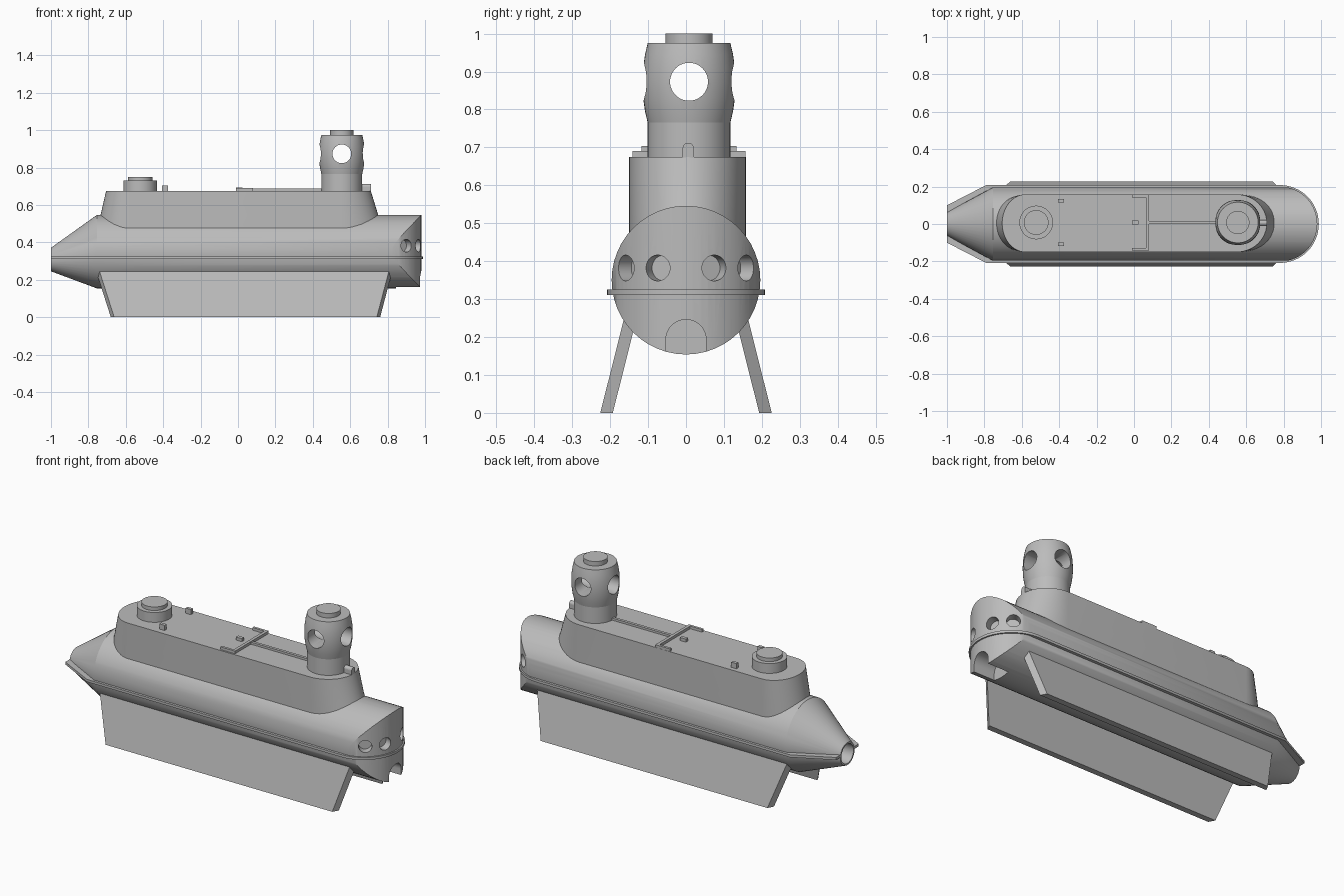
import bpy, bmesh
from math import sin, cos, pi, radians
from mathutils import Vector

cube = bpy.data.objects.get("Cube")
if cube:
    bpy.data.objects.remove(cube, do_unlink=True)

grey = bpy.data.materials.new("hull_grey")
grey.use_nodes = True
grey.diffuse_color = (0.5, 0.5, 0.5, 1)
grey.node_tree.nodes["Principled BSDF"].inputs["Base Color"].default_value = (0.5, 0.5, 0.5, 1)

X, Y, Z = Vector((1, 0, 0)), Vector((0, 1, 0)), Vector((0, 0, 1))
MID = 0.008  # deck fittings sit slightly off the centre line


def ring(centre, radius, axis=Z, sides=48):
    turn = axis.to_track_quat('Z', 'Y')
    return [Vector(centre) + turn @ Vector((radius * cos(2 * pi * i / sides),
                                            radius * sin(2 * pi * i / sides), 0))
            for i in range(sides)]


def loft(name, rings):
    """Skin equal-length loops and cap both ends."""
    bm = bmesh.new()
    loops = [[bm.verts.new(p) for p in r] for r in rings]
    for a, b in zip(loops, loops[1:]):
        for i in range(len(a)):
            j = (i + 1) % len(a)
            bm.faces.new((a[i], a[j], b[j], b[i]))
    bm.faces.new(loops[0])
    bm.faces.new(loops[-1])
    bmesh.ops.recalc_face_normals(bm, faces=bm.faces)
    mesh = bpy.data.meshes.new(name)
    bm.to_mesh(mesh)
    bm.free()
    mesh.materials.append(grey)
    obj = bpy.data.objects.new(name, mesh)
    bpy.context.collection.objects.link(obj)
    return obj


def prism(name, points, shift):
    return loft(name, [points, [p + shift for p in points]])


def rod(name, start, end, radius):
    start, end = Vector(start), Vector(end)
    axis = (end - start).normalized()
    return loft(name, [ring(start, radius, axis), ring(end, radius, axis)])


def box(name, x0, x1, y0, y1, z0, z1):
    base = [Vector((x, y, z0)) for x, y in ((x0, y0), (x1, y0), (x1, y1), (x0, y1))]
    return prism(name, base, Z * (z1 - z0))


def cut(obj, cutter, operation='DIFFERENCE'):
    mod = obj.modifiers.new("cut", 'BOOLEAN')
    mod.operation, mod.object, mod.solver = operation, cutter, 'EXACT'
    bpy.context.view_layer.objects.active = obj
    bpy.ops.object.modifier_apply(modifier=mod.name)
    bpy.data.objects.remove(cutter, do_unlink=True)


def smooth(obj):
    bpy.ops.object.select_all(action='DESELECT')
    obj.select_set(True)
    bpy.context.view_layer.objects.active = obj
    bpy.ops.object.shade_smooth_by_angle(angle=radians(30))


def plan(radius, tail_x, tail_half, shoulder_x, z):
    """Outline from above: round nose, straight sides, tapered tail."""
    nose = [Vector((0.78 + radius * cos(a), radius * sin(a), z))
            for a in (pi * (i / 32 - 0.5) for i in range(33))]
    return nose + [Vector((shoulder_x, radius, z)), Vector((tail_x, tail_half, z)),
                   Vector((tail_x, -tail_half, z)), Vector((shoulder_x, -radius, z))]


# Hull: round body with a drooping tail cone, nose rounded in plan
hull = loft("hull", [ring((-1, 0, 0.308), 0.063, X), ring((-0.755, 0, 0.35), 0.196, X),
                     ring((1.1, 0, 0.35), 0.196, X)])
cut(hull, prism("nose_shape", plan(0.2, -1.2, 0.2, -0.8, 0), Z * 0.8), 'INTERSECT')

# Belt rail around the hull
belt = prism("belt_rail", plan(0.208, -1, 0.1, -0.79, 0.311), Z * 0.014)

# Tail opening
for part in (hull, belt):
    cut(part, rod("tail_bore", (-1.1, 0, 0.308), (-0.85, 0, 0.308), 0.054))

# Nose portholes, bored radially
for angle in (-53, -22, 22, 53):
    out = Vector((cos(radians(angle)), sin(radians(angle)), 0))
    pivot = Vector((0.78, 0, 0.382))
    cut(hull, rod("port_bore", pivot + out * 0.155, pivot + out * 0.25, 0.034))

# Arched recess under the nose
arch = [Vector((0.845, 0.053 * cos(pi * i / 24), 0.193 + 0.053 * sin(pi * i / 24)))
        for i in range(25)]
arch += [Vector((0.845, -0.053, 0.1)), Vector((0.845, 0.053, 0.1))]
cut(hull, prism("arch_bore", arch, X * 0.3))
smooth(hull)
smooth(belt)


# Deck casing with rounded ends that flare towards the hull
def casing_loop(z, aft, fore):
    loop = []
    for start, reach, first in ((0.55, fore - 0.55, -pi / 2), (-0.58, aft + 0.58, pi / 2)):
        for i in range(25):
            a = first + pi * i / 24
            loop.append(Vector((start + abs(cos(a)) * reach, MID / 2 + 0.154 * sin(a), z)))
    return loop


casing = loft("deck_casing", [casing_loop(0.44, -0.755, 0.79), casing_loop(0.545, -0.735, 0.75),
                              casing_loop(0.675, -0.705, 0.71)])
smooth(casing)

# Side fins, splayed outwards
for side, label in ((1, "left"), (-1, "right")):
    def face(shift, inset):
        corners = ((-0.76 + inset, 0.25), (-0.68 + inset, 0), (0.76 - inset, 0), (0.826 - inset, 0.25))
        return [Vector((x, side * (0.226 - shift - 0.252 * z), z)) for x, z in corners]
    loft(label + "_fin", [face(0, 0.018), face(0.033, 0)])

# Conning tower: straight base, barrel top with cross-bored windows
tx = 0.555
base = rod("tower_base", (tx, MID, 0.66), (tx, MID, 0.767), 0.109)
levels = ((0.765, 0.109), (0.795, 0.116), (0.83, 0.121), (0.87, 0.123),
          (0.91, 0.121), (0.945, 0.116), (0.975, 0.109))
barrel = loft("tower_barrel", [ring((tx, MID, z), r) for z, r in levels])
for axis in (X, Y):
    c = Vector((tx, MID, 0.873))
    cut(barrel, rod("window_bore", c - axis * 0.3, c + axis * 0.3, 0.05))
lid = rod("tower_lid", (tx, MID, 0.97), (tx, MID, 1.0), 0.062)

# Aft hatch
hatch = rod("aft_hatch", (-0.523, MID, 0.66), (-0.523, MID, 0.73), 0.09)
hatch_lid = rod("aft_hatch_lid", (-0.523, MID, 0.72), (-0.523, MID, 0.75), 0.066)
for part in (base, barrel, lid, hatch, hatch_lid):
    smooth(part)

# Deck fittings
for side, label in ((1, "left"), (-1, "right")):
    y = MID + side * 0.116
    box(label + "_cleat", -0.405, -0.373, y - 0.009, y + 0.009, 0.66, 0.704)
    y = MID + side * 0.142
    box(label + "_bracket", -0.01, 0.08, y - 0.007, y + 0.007, 0.66, 0.69)
box("centre_cleat", -0.012, 0.025, MID - 0.01, MID + 0.01, 0.66, 0.692)
box("cross_bar", 0.063, 0.08, MID - 0.149, MID + 0.149, 0.66, 0.69)
box("deck_rail", 0.08, 0.46, MID - 0.008, MID + 0.008, 0.66, 0.687)

# Rounded lug ahead of the tower
lug = [Vector((0.64, MID - 0.002 + 0.015 * cos(pi * i / 12), 0.697 + 0.015 * sin(pi * i / 12)))
       for i in range(13)]
lug += [Vector((0.64, MID - 0.017, 0.64)), Vector((0.64, MID + 0.013, 0.64))]
prism("fore_lug", lug, X * 0.07)
